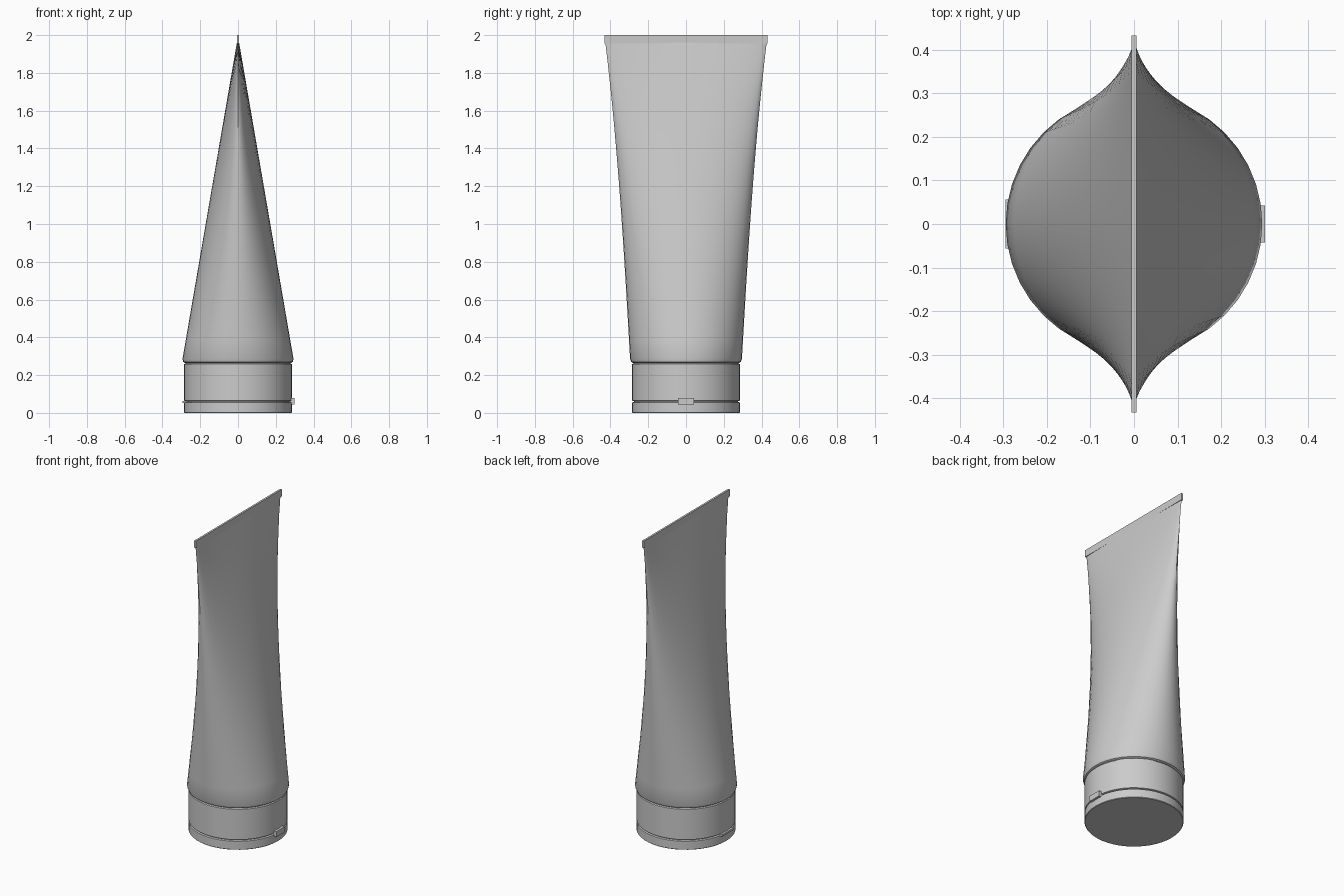
import bpy, bmesh
from math import cos, sin, pi, radians

if "Cube" in bpy.data.objects:
    bpy.data.objects.remove(bpy.data.objects["Cube"])


def loft(name, rings, sides):
    """Skin a stack of elliptical rings (z, x radius, y radius), ends closed."""
    bm = bmesh.new()
    loops = [[bm.verts.new((rx * cos(2 * pi * i / sides), ry * sin(2 * pi * i / sides), z))
              for i in range(sides)] for z, rx, ry in rings]
    for a, b in zip(loops, loops[1:]):
        for i in range(sides):
            j = (i + 1) % sides
            bm.faces.new((a[i], a[j], b[j], b[i]))
    bm.faces.new(loops[0][::-1])
    bm.faces.new(loops[-1])
    return finish(name, bm)


def box(name, lo, hi):
    bm = bmesh.new()
    bmesh.ops.create_cube(bm, size=1)
    for v in bm.verts:
        v.co = [(a + b) / 2 + c * (b - a) for a, b, c in zip(lo, hi, v.co)]
    return finish(name, bm)


def finish(name, bm):
    mesh = bpy.data.meshes.new(name)
    bm.to_mesh(mesh)
    bm.free()
    ob = bpy.data.objects.new(name, mesh)
    bpy.context.collection.objects.link(ob)
    bpy.ops.object.select_all(action='DESELECT')
    ob.select_set(True)
    bpy.context.view_layer.objects.active = ob
    bpy.ops.object.shade_smooth_by_angle(angle=radians(35))
    return ob


# Squeezed tube: round at the shoulder, flattening to a wide crimp
rings = [(0.265, 0.282, 0.282), (0.27, 0.29, 0.29), (0.285, 0.294, 0.296)]
steps = 16
for k in range(1, steps + 1):
    t = k / steps
    rings.append((0.285 + 1.675 * t,
                  0.294 + (0.006 - 0.294) * t,
                  0.296 + 0.095 * t + 0.036 * t ** 3))
loft("tube_body", rings, 40)

# Flat crimped seal along the top
box("crimp_seal", (-0.006, -0.432, 1.955), (0.006, 0.432, 2.0))

# Cap collar and flip lid with a fine groove between them
loft("cap_collar", [(0.05, 0.276, 0.276), (0.062, 0.276, 0.276), (0.065, 0.285, 0.285),
                    (0.258, 0.285, 0.285), (0.262, 0.278, 0.278), (0.27, 0.278, 0.278)], 48)
loft("flip_lid", [(0, 0.283, 0.283), (0.003, 0.286, 0.286),
                  (0.055, 0.286, 0.286), (0.058, 0.276, 0.276)], 48)

# Thumb tab and rear hinge
box("thumb_tab", (0.27, -0.042, 0.045), (0.30, 0.042, 0.08))
box("hinge", (-0.295, -0.056, 0.052), (-0.265, 0.056, 0.064))
